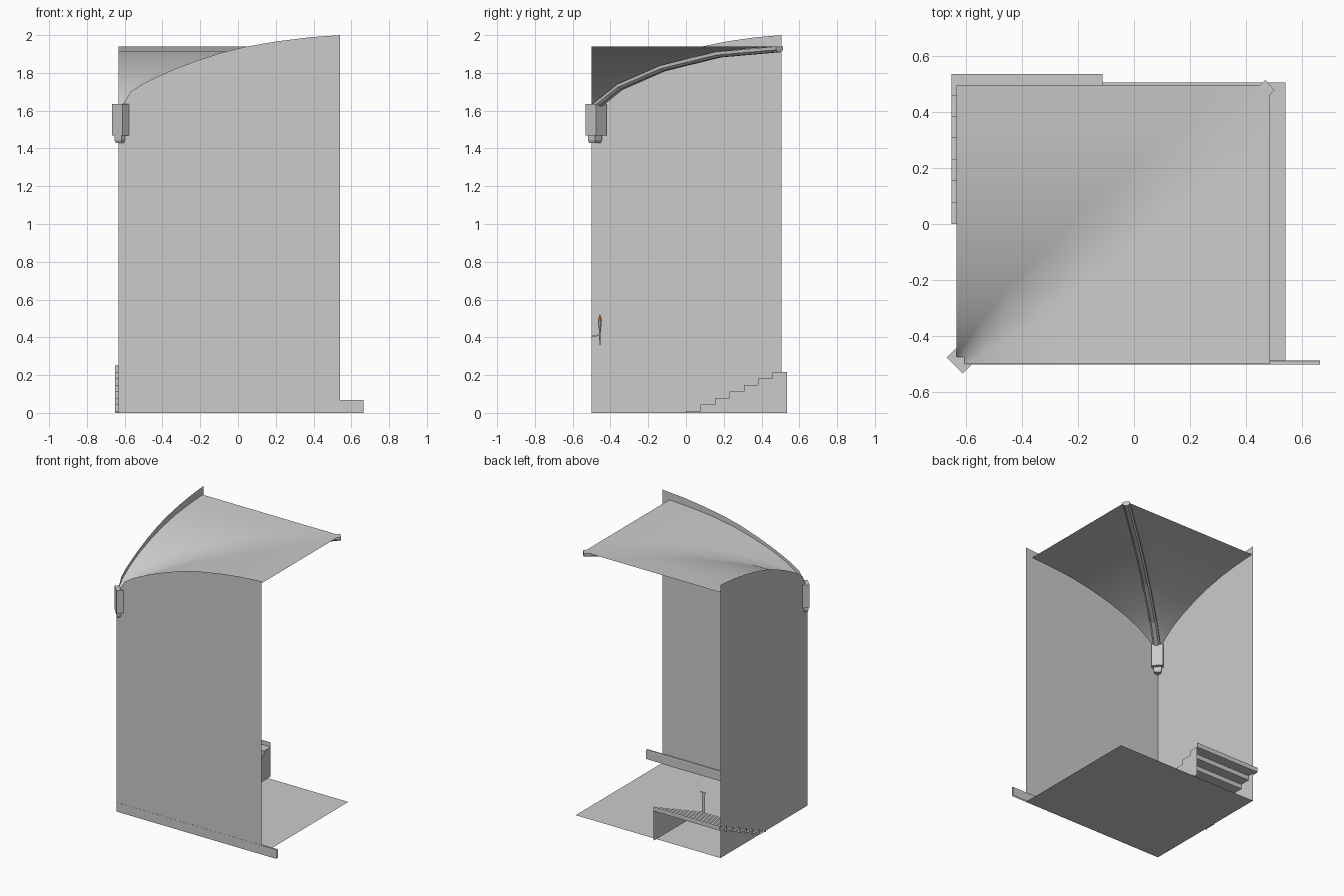
import bpy, math

if "Cube" in bpy.data.objects:
    bpy.data.objects.remove(bpy.data.objects["Cube"])

X0, X1, Y0, Y1 = -0.633, 0.54, -0.5, 0.505   # room limits
VX, VY = 0.485, 0.495                        # vault limits


def mesh(name, verts, faces, smooth=False):
    me = bpy.data.meshes.new(name)
    me.from_pydata(verts, [], faces)
    me.update()
    ob = bpy.data.objects.new(name, me)
    bpy.context.collection.objects.link(ob)
    for p in me.polygons:
        p.use_smooth = smooth
    return ob


def lerp_curve(pts, t):
    for (a, za), (b, zb) in zip(pts, pts[1:]):
        if t <= b:
            return za + (zb - za) * max(0, t - a) / (b - a)
    return pts[-1][1]


def sweep(name, rings, closed=True, caps=True):
    """Skin a list of equal rings of points."""
    n = len(rings[0])
    verts = [p for r in rings for p in r]
    faces = [(k * n + i, k * n + (i + 1) % n, (k + 1) * n + (i + 1) % n, (k + 1) * n + i)
             for k in range(len(rings) - 1) for i in range(n if closed else n - 1)]
    if caps:
        faces += [tuple(range(n))[::-1], tuple(range(len(verts) - n, len(verts)))]
    return mesh(name, verts, faces)


def ring(cx, cy, z, r, n, a0=0):
    return [(cx + r * math.cos(a0 + i * math.tau / n),
             cy + r * math.sin(a0 + i * math.tau / n), z) for i in range(n)]


# Floor
mesh("floor", [(X0, Y0, 0), (X1, Y0, 0), (X1, Y1, 0), (X0, Y1, 0)], [(0, 1, 2, 3)])

# Walls with arched top edges
arch = [(0, 1.60), (0.025, 1.64), (0.055, 1.70), (0.11, 1.742), (0.18, 1.782), (0.26, 1.823),
        (0.355, 1.865), (0.46, 1.905), (0.565, 1.936), (0.71, 1.966), (0.86, 1.988), (1, 2.0)]
lx, ly = X1 - X0, Y1 - Y0
mesh("front_wall", [(X0, Y0, 0), (X1, Y0, 0)] + [(X0 + t * lx, Y0, z) for t, z in arch[::-1]],
     [tuple(range(14))])
mesh("left_wall", [(X0, Y0, 0), (X0, Y1, 0)] + [(X0, Y0 + t * ly, z) for t, z in arch[::-1]],
     [tuple(range(13, -1, -1))])

# Groin vault: the higher of two crossing barrel curves
vault = [(0, 1.60), (0.03, 1.64), (0.08, 1.688), (0.155, 1.74), (0.26, 1.793), (0.385, 1.84),
         (0.53, 1.882), (0.68, 1.912), (0.84, 1.93), (1, 1.94)]
n = len(vault)
verts = [(X0 + vault[i][0] * (VX - X0), Y0 + vault[j][0] * (VY - Y0), vault[max(i, j)][1])
         for i in range(n) for j in range(n)]
faces = []
for i in range(n - 1):
    for j in range(n - 1):
        a, b, c, d = i * n + j, (i + 1) * n + j, (i + 1) * n + j + 1, i * n + j + 1
        faces += [(a, b, c), (a, c, d)] if i == j else [(a, b, c, d)]
mesh("vault", verts, faces, True)

# Diagonal rib under the groin
d = math.hypot(VX - X0, VY - Y0)
px, py = -(VY - Y0) / d, (VX - X0) / d
rings = []
for t in (0.03, 0.155, 0.385, 0.68, 1.0):
    x, y, z = X0 + t * (VX - X0), Y0 + t * (VY - Y0), lerp_curve(vault, t)
    prof = [(-0.025, 0), (-0.025, -0.018), (-0.013, -0.03), (0.013, -0.03), (0.025, -0.018), (0.025, 0)]
    rings.append([(x + px * w, y + py * w, z + h) for w, h in prof])
sweep("vault_rib", rings)

# Corner corbel: turned block on a smaller tapered foot
sweep("corbel_block", [ring(-0.611, -0.4765, z, 0.0565, 4) for z in (1.468, 1.635)])
sweep("corbel_foot", [ring(-0.617, -0.4825, z, r, 4)
                      for z, r in ((1.43, 0.03), (1.445, 0.0375), (1.47, 0.0375))])

# Skirting strip along the foot of the front wall, open at the ends
prof = [(-0.501, 0), (-0.501, 0.067), (-0.489, 0.067), (-0.487, 0.06), (-0.487, 0)]
sweep("skirting", [[(x, y, z) for y, z in prof] for x in (X0, 0.664)], False, False)

# Steps: hollow run of risers and treads ending in one last riser
SX0, SX1, run, rise = -0.65, -0.112, 0.0765, 0.0342
line = [(0.0, 0.0)]
for i in range(7):
    z = 0.011 + i * rise
    line += [(i * run, z), ((i + 1) * run, z)]
line.append((7 * run, 0.011 + 7 * rise))
sweep("steps", [[(x, y, z) for y, z in line] for x in (SX0, SX1)], False, False)
side = line[:-1] + [(7 * run, 0)]
mesh("steps_side", [(SX1, y, z) for y, z in side], [tuple(range(len(side)))[::-1]])

# Thin flat post at the start of the steps
post = [(-0.012, 0), (0.012, 0), (0.012, 0.148), (0.021, 0.148), (0.021, 0.16),
        (-0.021, 0.16), (-0.021, 0.148), (-0.012, 0.148)]
mesh("flat_post", [(-0.14 + x, 0, z) for x, z in post], [tuple(range(8))])

# Wall torch: handle, bracket and flame
TX, TY = -0.05, -0.456
sweep("torch_handle", [ring(TX, TY, z, r, 8) for z, r in
                       ((0.36, 0.002), (0.40, 0.004), (0.44, 0.005), (0.465, 0.009), (0.49, 0.01))])
sweep("torch_bracket", [[(TX - 0.003, y, z), (TX + 0.003, y, z), (TX + 0.003, y, z + 0.007),
                         (TX - 0.003, y, z + 0.007)]
                        for y, z in ((-0.5, 0.402), (-0.475, 0.404), (TY, 0.414))])
flame = sweep("torch_flame", [ring(TX, TY, z, r, 8) for z, r in
                              ((0.482, 0.005), (0.494, 0.0095), (0.505, 0.007), (0.522, 0.0008))])
mat = bpy.data.materials.new("flame_orange")
mat.diffuse_color = (0.9, 0.4, 0.08, 1)
mat.use_nodes = True
mat.node_tree.nodes["Principled BSDF"].inputs["Base Color"].default_value = mat.diffuse_color
flame.data.materials.append(mat)
